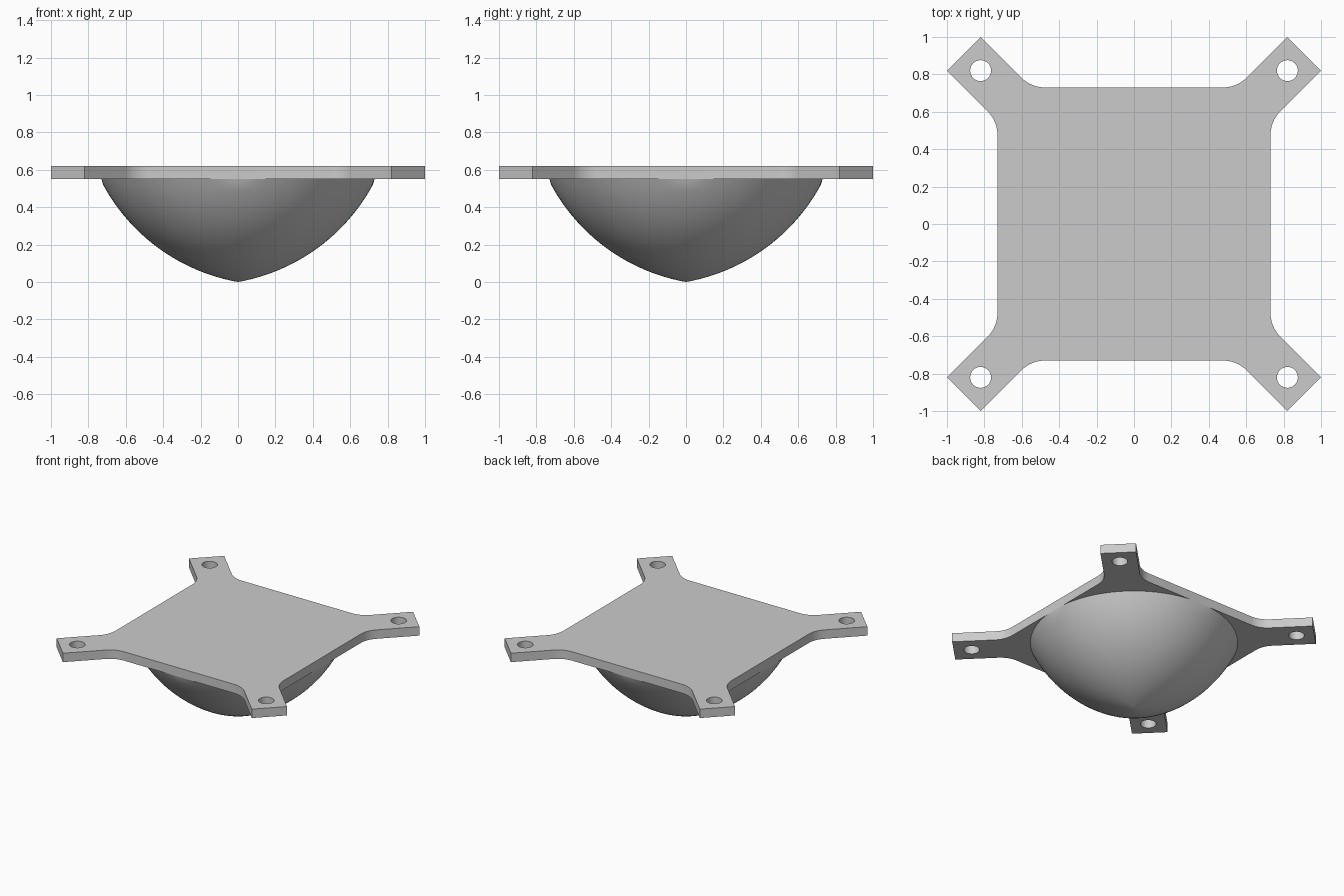
import bpy, bmesh
from math import sin, cos, pi, radians, hypot, atan2, asin
from mathutils import Vector, Matrix

if "Cube" in bpy.data.objects:
    bpy.data.objects.remove(bpy.data.objects["Cube"], do_unlink=True)

GREY = 0.6
HALF = 0.73                 # half width of the square plate
TIP = 0.82                  # hole centre and arm corner offset
BOTTOM, TOP = 0.55, 0.62    # plate heights

grey = bpy.data.materials.new("plain_grey")
grey.use_nodes = True
grey.diffuse_color = (GREY, GREY, GREY, 1)
grey.node_tree.nodes["Principled BSDF"].inputs["Base Color"].default_value = (GREY, GREY, GREY, 1)


def finish(bm, name):
    bmesh.ops.recalc_face_normals(bm, faces=bm.faces)
    mesh = bpy.data.meshes.new(name)
    bm.to_mesh(mesh)
    bm.free()
    mesh.materials.append(grey)
    obj = bpy.data.objects.new(name, mesh)
    bpy.context.collection.objects.link(obj)
    bpy.ops.object.select_all(action="DESELECT")
    obj.select_set(True)
    bpy.context.view_layer.objects.active = obj
    bpy.ops.object.shade_smooth_by_angle(angle=radians(30))
    return obj


def add_loop(bm, points):
    verts = [bm.verts.new((x, y, BOTTOM)) for x, y in points]
    return [bm.edges.new((a, b)) for a, b in zip(verts, verts[1:] + verts[:1])]


# Mounting plate: square with four diagonal arms, filleted roots and screw holes
fillet_r, steps = 0.18, 10
inner = HALF - (1 - TIP)                     # where an arm side meets the square
cx, cy = inner - fillet_r * (2 ** 0.5 - 1), HALF + fillet_r
fillet = [(cx + fillet_r * cos(a), cy + fillet_r * sin(a))
          for a in (-pi / 4 - pi / 4 * i / steps for i in range(steps + 1))]
corner = [(y, x) for x, y in reversed(fillet)] + [(1, TIP), (TIP, 1)] + fillet

bm = bmesh.new()
outline, edges = [], []
for k in range(4):
    turn = Matrix.Rotation(k * pi / 2, 2)
    outline += [turn @ Vector(p) for p in corner]
    hx, hy = turn @ Vector((TIP, TIP))
    edges += add_loop(bm, [(hx + 0.056 * cos(a), hy + 0.056 * sin(a))
                           for a in (2 * pi * i / 32 for i in range(32))])
edges += add_loop(bm, outline)
bmesh.ops.triangle_fill(bm, edges=edges, use_beauty=True, normal=(0, 0, 1))
solid = bmesh.ops.extrude_face_region(bm, geom=bm.faces[:])
bmesh.ops.translate(bm, vec=(0, 0, TOP - BOTTOM),
                    verts=[v for v in solid["geom"] if isinstance(v, bmesh.types.BMVert)])
finish(bm, "mounting_plate")

# Dome: an arc with a slight point at the bottom, spun around the z axis
rim = 0.737
start = radians(10)
half_turn = atan2(BOTTOM, rim) - start
radius = hypot(rim, BOTTOM) / 2 / sin(half_turn)
rings, segments = 28, 96

bm = bmesh.new()
profile = []
for i in range(rings + 1):
    a = start + 2 * half_turn * i / rings
    profile.append(bm.verts.new((radius * (sin(a) - sin(start)), 0,
                                 radius * (cos(start) - cos(a)))))
arc = [bm.edges.new(pair) for pair in zip(profile, profile[1:])]
bmesh.ops.spin(bm, geom=profile + arc, cent=(0, 0, 0), axis=(0, 0, 1),
               angle=2 * pi, steps=segments)
bmesh.ops.remove_doubles(bm, verts=bm.verts, dist=0.0005)
# Trim the rim flush with the plate sides
for v in bm.verts:
    v.co.x = max(-HALF, min(HALF, v.co.x))
    v.co.y = max(-HALF, min(HALF, v.co.y))
finish(bm, "dome")
